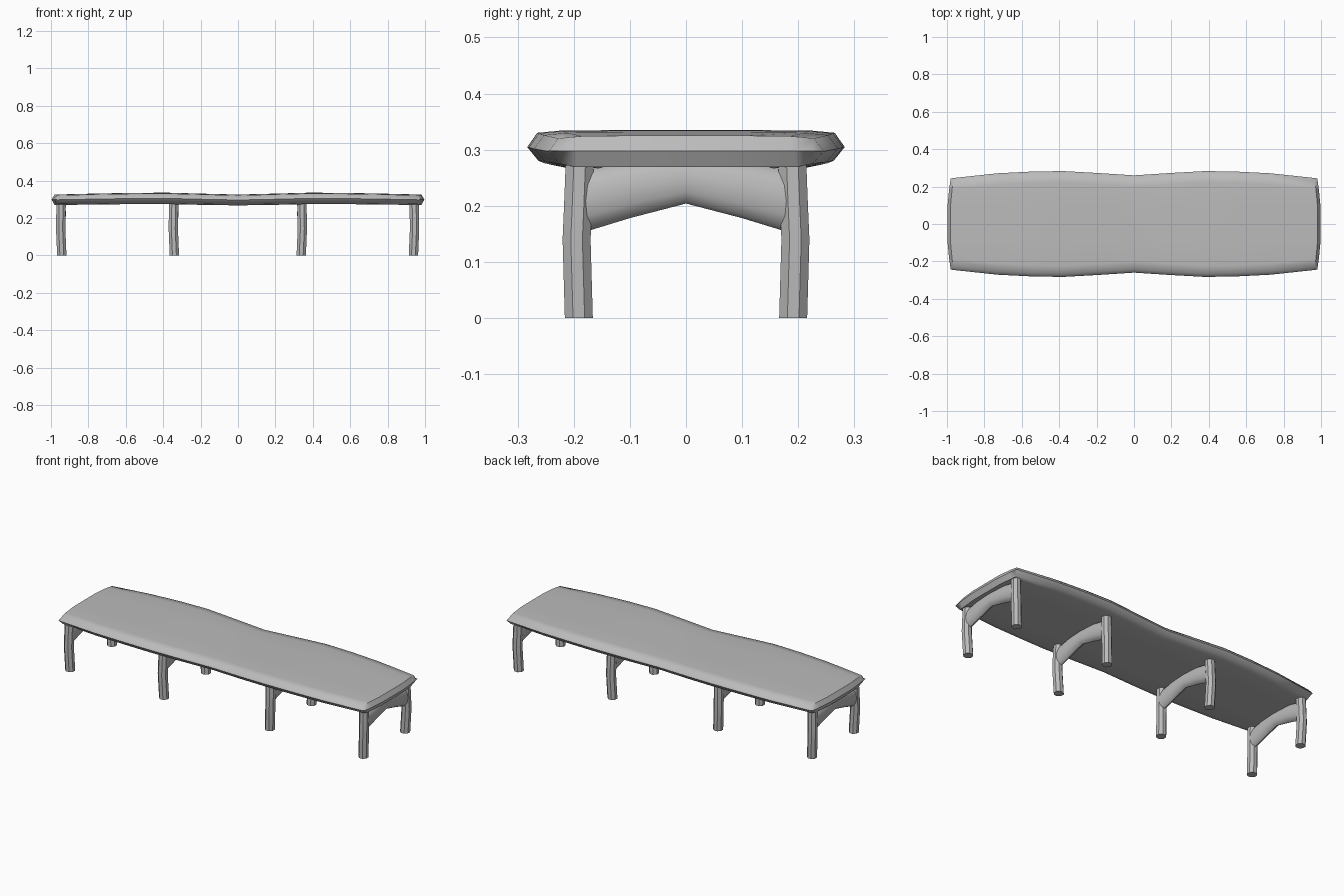
import bpy, bmesh, math
from mathutils import Vector

cube = bpy.data.objects.get("Cube")
if cube:
    bpy.data.objects.remove(cube, do_unlink=True)

grey = bpy.data.materials.new("worn_grey")
grey.use_nodes = True
colour = (0.5, 0.5, 0.5, 1)
grey.diffuse_color = colour
grey.node_tree.nodes["Principled BSDF"].inputs["Base Color"].default_value = colour


def loft(name, rings, angle):
    """Skin a list of equally long point rings and cap both ends."""
    bm = bmesh.new()
    loops = [[bm.verts.new(p) for p in ring] for ring in rings]
    n = len(loops[0])
    for a, b in zip(loops, loops[1:]):
        for i in range(n):
            j = (i + 1) % n
            bm.faces.new((a[i], a[j], b[j], b[i]))
    bm.faces.new(loops[0])
    bm.faces.new(loops[-1])
    bmesh.ops.remove_doubles(bm, verts=bm.verts, dist=0.0005)
    bmesh.ops.recalc_face_normals(bm, faces=bm.faces)
    mesh = bpy.data.meshes.new(name)
    bm.to_mesh(mesh)
    bm.free()
    mesh.materials.append(grey)
    obj = bpy.data.objects.new(name, mesh)
    bpy.context.collection.objects.link(obj)
    bpy.ops.object.select_all(action='DESELECT')
    obj.select_set(True)
    bpy.context.view_layer.objects.active = obj
    bpy.ops.object.shade_smooth_by_angle(angle=math.radians(angle))
    return obj


# Bench top: wavy plank, stations are x, half width, top z, bottom z
half = [(0, .260, .325, .267), (.2, .273, .330, .270), (.38, .283, .335, .274),
        (.55, .280, .334, .274), (.73, .271, .331, .272), (.975, .246, .325, .269)]
stations = [(-x, w, t, b) for x, w, t, b in reversed(half[1:])] + half


def top_ring(x, w, top, bottom):
    mid = (top + bottom) / 2
    right = [(w, mid), (w - .018, top - .005), (w - .06, top - .001), (.1, top)]
    over = right + [(-y, z) for y, z in reversed(right)]
    under = [(-w + .02, bottom + .006), (-w + .05, bottom), (-.1, bottom),
             (.1, bottom), (w - .05, bottom), (w - .02, bottom + .006)]
    return [Vector((x, y, z)) for y, z in over + under]


def bow(x, y, w, inset):
    return math.copysign(1 - inset - .02 * (y / w) ** 2, x)


rings = [top_ring(*s) for s in stations]
for end in (0, -1):
    w = stations[end][1]
    for p in rings[end]:
        p.x = bow(p.x, p.y, w, .016)


# Rounded ends close to a bowed edge
def tip(ring, w):
    return [Vector((bow(p.x, p.y, w, 0), p.y * .99, .298)) for p in ring]


rings = [tip(rings[0], stations[0][1])] + rings + [tip(rings[-1], stations[-1][1])]


def skin_top():
    bm = bmesh.new()
    loops = [[bm.verts.new(p) for p in ring] for ring in rings]
    n = len(loops[0])
    for a, b in zip(loops, loops[1:]):
        for i in range(n):
            j = (i + 1) % n
            bm.faces.new((a[i], a[j], b[j], b[i]))
    # zip the upper and lower halves of each end edge together
    for loop in (loops[0], loops[-1]):
        bm.faces.new(loop)
    bmesh.ops.recalc_face_normals(bm, faces=bm.faces)
    mesh = bpy.data.meshes.new("bench_top")
    bm.to_mesh(mesh)
    bm.free()
    mesh.materials.append(grey)
    obj = bpy.data.objects.new("bench_top", mesh)
    bpy.context.collection.objects.link(obj)
    bpy.ops.object.select_all(action='DESELECT')
    obj.select_set(True)
    bpy.context.view_layer.objects.active = obj
    bpy.ops.object.shade_smooth_by_angle(angle=math.radians(50))


skin_top()


# Legs: slightly bowed posts, in four pairs
def leg(name, x, side):
    sx = math.copysign(1, x)
    path = [(0, -.003, .191), (.07, 0, .193), (.14, .003, .195), (.21, .002, .192), (.29, 0, .189)]
    posts = [[(x + sx * dx + .027 * math.cos(a), side * y + .027 * math.sin(a), z)
              for a in [math.tau * i / 8 + math.pi / 8 for i in range(8)]]
             for z, dx, y in path]
    loft(name, posts, 40)


# Braces: arched oval bars that thicken toward the legs
def brace(name, x):
    arch = [(.185, .152, .262, .024), (.1, .178, .278, .025), (0, .204, .288, .023)]
    spans = arch + [(-y, lo, hi, r) for y, lo, hi, r in reversed(arch[:-1])]
    bars = [[(x + r * math.cos(a), y, (lo + hi) / 2 + (hi - lo) / 2 * math.sin(a))
             for a in [math.tau * i / 12 for i in range(12)]]
            for y, lo, hi, r in spans]
    loft(name, bars, 40)


for label, x in (("right_end", -.945), ("right_inner", -.343),
                 ("left_inner", .341), ("left_end", .941)):
    leg(label + "_front_leg", x, -1)
    leg(label + "_back_leg", x, 1)
    brace(label + "_brace", x)
